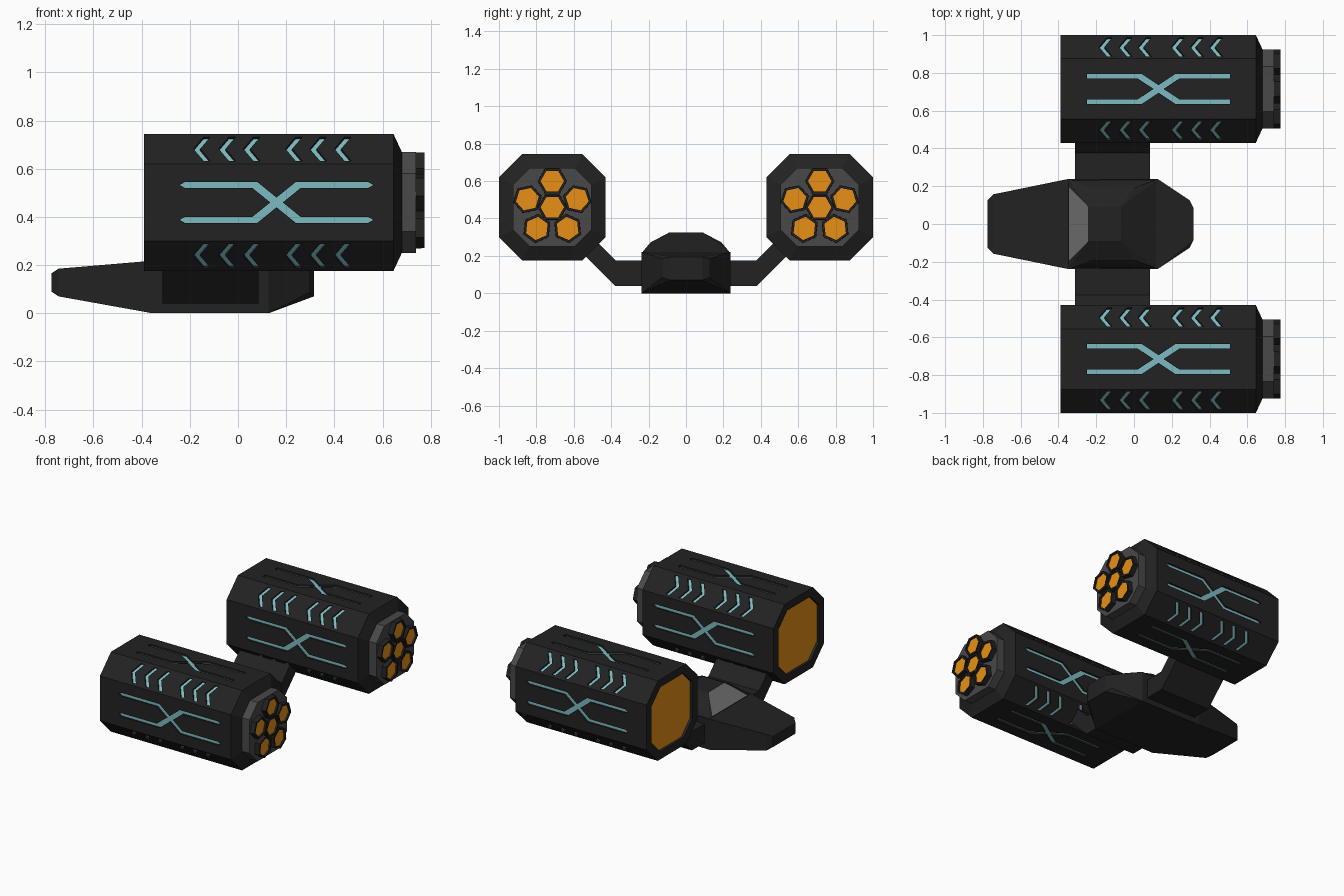
import bpy, bmesh
from math import cos, sin, pi, radians, sqrt
from mathutils import Vector

if "Cube" in bpy.data.objects:
    bpy.data.objects.remove(bpy.data.objects["Cube"])

NY, NZ = 0.715, 0.46          # nacelle centre
HALF, FLAT = 0.285, 0.16      # nacelle octagon half width / half flat


def material(name, rgb):
    m = bpy.data.materials.new(name)
    m.diffuse_color = (*rgb, 1)
    m.use_nodes = True
    m.node_tree.nodes["Principled BSDF"].inputs["Base Color"].default_value = m.diffuse_color
    return m


DARK = material("dark_hull", (0.016, 0.016, 0.016))
GREY = material("grey_metal", (0.065, 0.065, 0.065))
GLASS = material("window_grey", (0.17, 0.17, 0.17))
TEAL = material("teal_inlay", (0.2, 0.5, 0.53))
ORANGE = material("orange_glow", (0.8, 0.28, 0.008))


def finish(bm, name, mats, loc=(0, 0, 0)):
    bmesh.ops.recalc_face_normals(bm, faces=bm.faces)
    me = bpy.data.meshes.new(name)
    bm.to_mesh(me)
    bm.free()
    for m in mats:
        me.materials.append(m)
    return place(me, name, loc)


def place(me, name, loc):
    ob = bpy.data.objects.new(name, me)
    ob.location = loc
    bpy.context.collection.objects.link(ob)
    return ob


def octagon(h, f):
    return [(h, -f), (h, f), (f, h), (-f, h), (-h, f), (-h, -f), (-f, -h), (f, -h)]


def loft(bm, sections, start_mat=0, end_mat=0):
    """Bridge (x, [(y, z)...]) sections along x and cap both ends."""
    rings = [[bm.verts.new((x, y, z)) for y, z in pts] for x, pts in sections]
    n = len(rings[0])
    for a, b in zip(rings, rings[1:]):
        for i in range(n):
            j = (i + 1) % n
            bm.faces.new((a[i], a[j], b[j], b[i]))
    bm.faces.new(rings[0]).material_index = start_mat
    bm.faces.new(rings[-1]).material_index = end_mat


def hull(name, points, mats):
    """Convex hull of points mirrored across y."""
    bm = bmesh.new()
    for x, y, z in points:
        for s in (1, -1):
            bm.verts.new((x, s * y, z))
    bmesh.ops.convex_hull(bm, input=bm.verts)
    bmesh.ops.dissolve_limit(bm, angle_limit=radians(1), verts=bm.verts, edges=bm.edges)
    return finish(bm, name, mats)


def groove(bm, poly, angle, dist, depth=0.012):
    """Prism sunk into a nacelle side; its floor gets the teal slot."""
    n = Vector((0, cos(angle), sin(angle)))
    t = Vector((0, -sin(angle), cos(angle)))
    low, high = [[bm.verts.new(Vector((u, 0, 0)) + t * v + n * d) for u, v in poly]
                 for d in (dist - depth, dist + 0.02)]
    bm.faces.new(low).material_index = 1
    bm.faces.new(high)
    for i in range(len(poly)):
        j = (i + 1) % len(poly)
        bm.faces.new((low[i], low[j], high[j], high[i]))


def cross_lines(cx, h, a, length, tip):
    """Two parallel lines that swap over in an X at the middle."""
    w = 0.0125
    q = [(a, h + w), (length, h + w), (length + tip, h), (length, h - w), (a + 0.02, h - w)]
    if not tip:
        q.pop(2)
    r = q[::-1]
    pts = ([(0, 0.02)] + q + [(0.026, 0)] + [(x, -z) for x, z in r] + [(0, -0.02)]
           + [(-x, -z) for x, z in q] + [(-0.026, 0)] + [(-x, z) for x, z in r])
    return [(cx + x, z) for x, z in pts]


# Nacelle casing with recessed glowing intake
bm = bmesh.new()
loft(bm, [(-0.372, octagon(0.23, 0.13)), (-0.39, octagon(0.23, 0.13)),
          (-0.39, octagon(HALF, FLAT)), (0.645, octagon(HALF, FLAT)),
          (0.68, octagon(0.21, 0.12))], start_mat=2)
casing = finish(bm, "nacelle_casing_right", [DARK, TEAL, ORANGE], (0, NY, NZ))

# Inlay grooves: crossed lines on the flats, chevrons on the diagonals
bm = bmesh.new()
chevron = [(0, 0), (0.042, 0.07), (0.07, 0.07), (0.028, 0), (0.07, -0.07), (0.042, -0.07)]
for k in range(8):
    ang = k * pi / 4
    if k % 2:
        for tip in (-0.185, -0.08, 0.022, 0.197, 0.298, 0.40):
            groove(bm, [(tip + u, v) for u, v in chevron], ang, (HALF + FLAT) / sqrt(2))
    elif k in (0, 4):
        groove(bm, cross_lines(0.13 + 0.03, 0.0725, 0.08, 0.38, 0.022), ang, HALF)
    else:
        groove(bm, cross_lines(0.13, 0.0675, 0.09, 0.378, 0), ang, HALF)
cutter = finish(bm, "inlay_cutter", [DARK, TEAL, ORANGE], (0, NY, NZ))
cutter.hide_render = True
mod = casing.modifiers.new("inlays", 'BOOLEAN')
mod.operation, mod.solver, mod.object = 'DIFFERENCE', 'EXACT', cutter
bpy.context.view_layer.objects.active = casing
bpy.ops.object.modifier_apply(modifier=mod.name)
bpy.data.objects.remove(cutter)
place(casing.data, "nacelle_casing_left", (0, -NY, NZ))

# Grey nozzle plates
bm = bmesh.new()
loft(bm, [(0.675, octagon(0.21, 0.12)), (0.74, octagon(0.21, 0.12))])
plate = finish(bm, "nozzle_plate_right", [GREY], (0, NY, NZ))
place(plate.data, "nozzle_plate_left", (0, -NY, NZ))

# Hexagonal thrusters: one in the centre, five around it
bm = bmesh.new()
for i in range(6):
    ang = pi / 2 + i * 2 * pi / 5
    dist = 0.14 if i < 5 else 0
    cy, cz = dist * cos(ang), dist * sin(ang)

    def hexagon(r):
        return [(cy + r * cos(ang + pi / 6 + k * pi / 3),
                 cz + r * sin(ang + pi / 6 + k * pi / 3)) for k in range(6)]
    loft(bm, [(0.735, hexagon(0.078)), (0.775, hexagon(0.077)),
              (0.775, hexagon(0.063)), (0.763, hexagon(0.063))], end_mat=1)
jets = finish(bm, "thrusters_right", [DARK, ORANGE], (0, NY, NZ))
place(jets.data, "thrusters_left", (0, -NY, NZ))

# Bent pylons joining hull and nacelles
for side, s in (("right", 1), ("left", -1)):
    bm = bmesh.new()
    prof = [(0.2, 0.04), (0.38, 0.04), (0.56, 0.22), (0.50, 0.30), (0.375, 0.175), (0.2, 0.175)]
    prof = [(s * y, z) for y, z in prof]
    loft(bm, [(-0.313, prof), (0.085, prof)])
    finish(bm, "pylon_" + side, [DARK])

# Central hull with tapered nose and tail
hull("hull", [(-0.775, 0.127, 0.09), (-0.775, 0.127, 0.165),
              (-0.745, 0.157, 0.07), (-0.745, 0.157, 0.185),
              (-0.355, 0.237, 0.0), (-0.355, 0.237, 0.218),
              (0.127, 0.237, 0.0), (0.127, 0.237, 0.22),
              (0.295, 0.125, 0.085), (0.295, 0.125, 0.185),
              (0.315, 0.085, 0.07), (0.315, 0.085, 0.195)], [DARK])

# Canopy with sloped windscreen
canopy = hull("canopy", [(-0.35, 0.237, 0.21), (0.127, 0.237, 0.215),
                         (-0.345, 0.195, 0.222), (-0.24, 0.09, 0.325), (-0.07, 0.09, 0.325),
                         (-0.22, 0.19, 0.272), (0.0, 0.19, 0.272)], [DARK, GLASS])
for p in canopy.data.polygons:
    if p.normal.x < -0.6 and abs(p.normal.y) < 0.1 and p.normal.z > 0.5:
        p.material_index = 1
